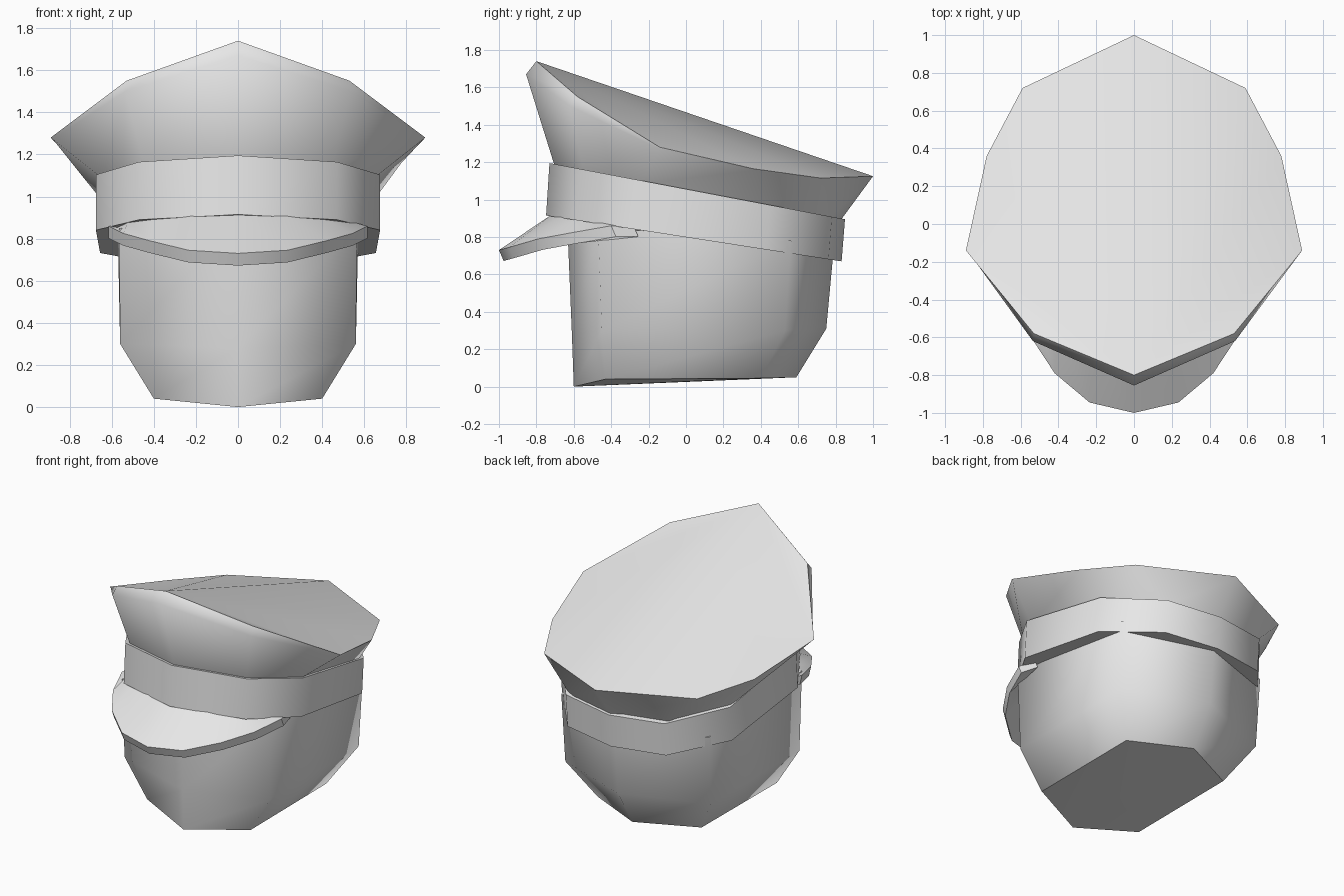
import bpy, bmesh
from mathutils import Vector

# Remove the default cube only
cube = bpy.data.objects.get("Cube")
if cube:
    bpy.data.objects.remove(cube, do_unlink=True)

# One shared colour
grey = bpy.data.materials.new("light grey")
grey.use_nodes = True
GREY_VALUE = (0.8, 0.8, 0.8, 1.0)
grey.diffuse_color = GREY_VALUE
for node in grey.node_tree.nodes:
    if node.type == "BSDF_PRINCIPLED":
        node.inputs["Base Color"].default_value = GREY_VALUE


def mirrored_ring(half):
    """Close a half outline that runs from front centre to back centre."""
    points = [Vector(p) for p in half]
    return points + [Vector((-p.x, p.y, p.z)) for p in points[-2:0:-1]]


def finish(name, bm):
    bmesh.ops.recalc_face_normals(bm, faces=bm.faces)
    mesh = bpy.data.meshes.new(name)
    bm.to_mesh(mesh)
    bm.free()
    mesh.materials.append(grey)
    obj = bpy.data.objects.new(name, mesh)
    bpy.context.collection.objects.link(obj)
    return obj


def loft(name, half_rings):
    """Skin mirrored rings smoothly; close both ends with crisp fans."""
    bm = bmesh.new()
    rings = [[bm.verts.new(p) for p in mirrored_ring(h)] for h in half_rings]
    n = len(rings[0])
    for low, high in zip(rings, rings[1:]):
        for i in range(n):
            j = (i + 1) % n
            bm.faces.new((low[i], low[j], high[j], high[i])).smooth = True
    for ring in (rings[0], rings[-1]):
        for i in range(1, n - 1):
            bm.faces.new((ring[0], ring[i], ring[i + 1])).smooth = True
        for i in range(n):
            bm.edges.get((ring[i], ring[(i + 1) % n])).smooth = False
    return finish(name, bm)


# Head: blocky jaw that widens upward into the hat
loft("head", [
    [(0, -.6, 0), (.4, -.43, .04), (.4, .4, .045), (0, .59, .05)],
    [(0, -.61, .28), (.56, -.45, .3), (.56, .53, .3), (0, .75, .31)],
    [(0, -.635, .88), (.565, -.47, .85), (.57, .56, .78), (0, .79, .74)],
])

# Hat band: tilted ring, lower at the back
outline = [(0, -.73), (.47, -.57), (.675, -.25), (.655, .45), (.38, .78), (0, .85)]


def band_top(y):
    return 1.195 - .19 * (y + .73)


def band_bottom(y):
    return .915 - .155 * (y + .75)


loft("hat_band", [
    [(x, y - .018, band_bottom(y - .018)) for x, y in outline],
    [(x, y, band_top(y)) for x, y in outline],
])

# Crown: flares out from the band to a peaked rim
rim = [Vector(p) for p in (
    (0, -.8, 1.74), (.53, -.58, 1.55), (.89, -.14, 1.28),
    (.78, .36, 1.165), (.59, .72, 1.115), (0, 1, 1.125))]
base = [Vector((x * .95, y * .96, band_top(y) - .02)) for x, y in outline]
lip = [r.lerp(b, .04) for r, b in zip(rim, base)]
lip[0] = Vector((0, -.855, 1.67))
lip[1] = Vector((.535, -.62, 1.5))
loft("hat_crown", [base, lip, rim])

# Visor: curved plate sloping down from the front of the band
inner = [(0, -.71, .925), (.22, -.66, .915), (.4, -.58, .9),
         (.52, -.48, .885), (.58, -.28, .86)]
outer = [(0, -1, .73), (.235, -.945, .745), (.42, -.79, .79),
         (.545, -.6, .825), (.615, -.4, .86)]
inner, outer = ([Vector((-x, y, z)) for x, y, z in side[:0:-1]]
                + [Vector(p) for p in side] for side in (inner, outer))
drop = Vector((0, .025, -.058))
bm = bmesh.new()
stations = [[bm.verts.new(p) for p in (a, b, b + drop, a + drop)]
            for a, b in zip(inner, outer)]
for left, right in zip(stations, stations[1:]):
    for i in range(4):
        j = (i + 1) % 4
        bm.faces.new((left[i], left[j], right[j], right[i]))
for end in (stations[0], stations[-1]):
    bm.faces.new(end)
visor = finish("visor", bm)
bpy.ops.object.select_all(action="DESELECT")
visor.select_set(True)
bpy.context.view_layer.objects.active = visor
bpy.ops.object.shade_smooth_by_angle(angle=.6)
